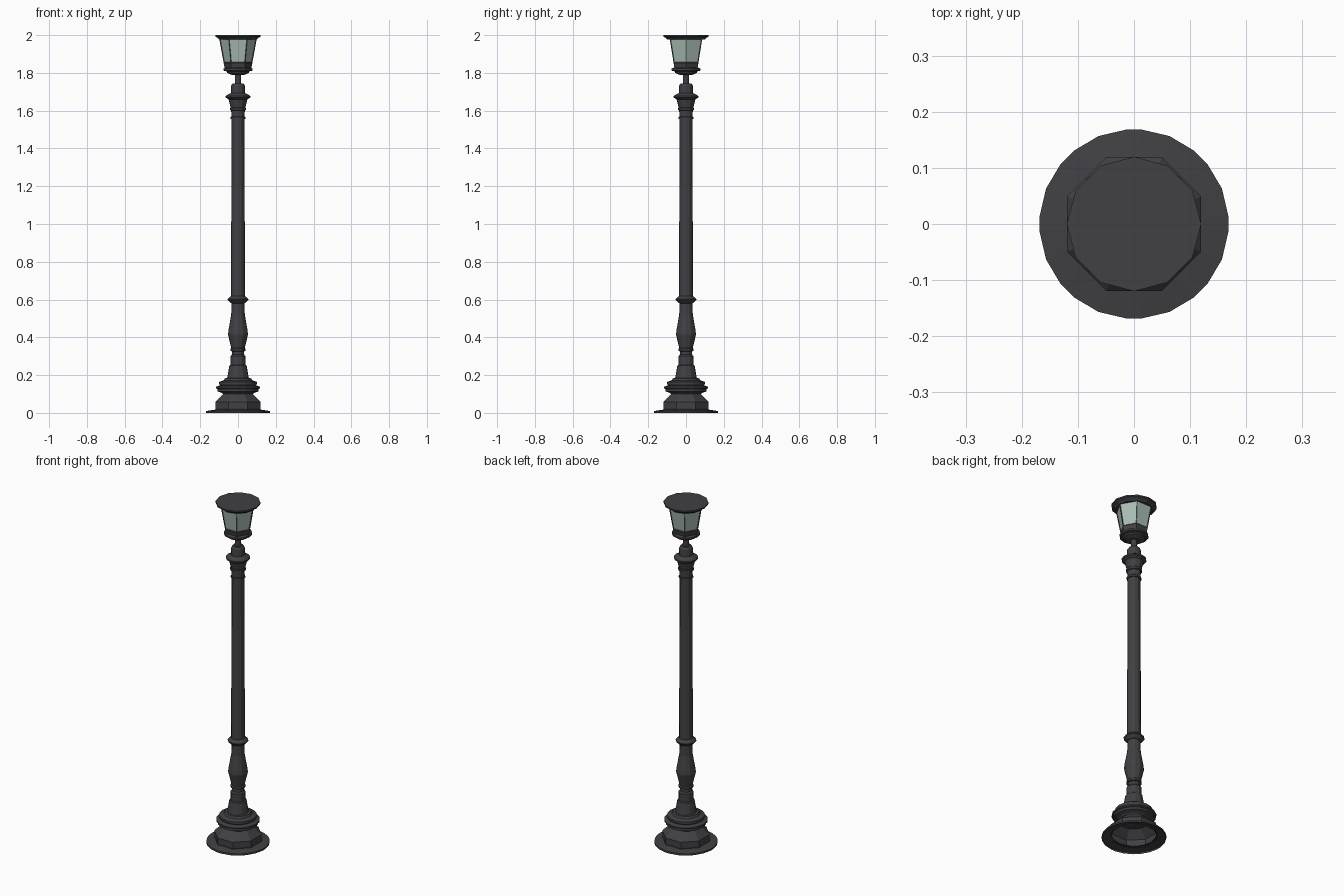
import bpy, bmesh
from math import sin, cos, pi, radians


def material(name, col):
    m = bpy.data.materials.new(name)
    m.diffuse_color = (*col, 1)
    return m


IRON = material("dark_iron", (0.052, 0.050, 0.056))
GLASS = material("pale_green_glass", (0.40, 0.51, 0.46))


def regular(n, offset=0.0):
    return [2 * pi * i / n + radians(offset) for i in range(n)]


def lathe(name, profile, angles, cap_bottom=True, cap_top=True, glass_band=None):
    """Stack rings of (radius, z); glass_band is the index of the glazed band."""
    bm = bmesh.new()
    rings = [[bm.verts.new((r * cos(a), r * sin(a), z)) for a in angles]
             for r, z in profile]
    n = len(angles)
    panes = []
    for k in range(len(rings) - 1):
        lo, hi = rings[k], rings[k + 1]
        for i in range(n):
            j = (i + 1) % n
            f = bm.faces.new((lo[i], lo[j], hi[j], hi[i]))
            if k == glass_band:
                panes.append(f)
    if cap_bottom:
        bm.faces.new(rings[0][::-1])
    if cap_top:
        bm.faces.new(rings[-1])
    bm.normal_update()
    if panes:
        # inset glass panes, leaving iron bars around them
        bmesh.ops.inset_individual(bm, faces=panes, thickness=0.005, depth=-0.004)
        for f in panes:
            f.material_index = 1
    me = bpy.data.meshes.new(name)
    bm.to_mesh(me)
    bm.free()
    me.materials.append(IRON)
    me.materials.append(GLASS)
    ob = bpy.data.objects.new(name, me)
    bpy.context.collection.objects.link(ob)
    return ob


ROUND = regular(12)

# Ground flange, open underneath, slightly uneven rim spacing
rim = [radians(q * 90 + a) for q in range(4) for a in (4.3, 22, 39.5, 50.5, 68, 85.7)]
lathe("ground_flange", [(0.169, 0), (0.169, 0.010), (0.115, 0.018)], rim, False, False)

# Octagonal plinth
lathe("octagonal_plinth", [(0.126, 0.012), (0.129, 0.025), (0.129, 0.058), (0.078, 0.105)],
      regular(8, 22.5), False, True)

# Stepped base mouldings
lathe("base_moulding", [
    (0.080, 0.100), (0.085, 0.106), (0.108, 0.114), (0.108, 0.126), (0.117, 0.130),
    (0.117, 0.138), (0.096, 0.146), (0.100, 0.154), (0.100, 0.164), (0.076, 0.172),
    (0.070, 0.183), (0.058, 0.184)], regular(16))

# Pedestal below the baluster
lathe("pedestal", [
    (0.058, 0.180), (0.046, 0.250), (0.040, 0.254), (0.040, 0.300), (0.033, 0.308),
    (0.033, 0.326), (0.041, 0.328), (0.041, 0.338), (0.035, 0.344)], ROUND)

# Baluster bulge and collar ring
lathe("baluster", [
    (0.035, 0.340), (0.053, 0.415), (0.050, 0.440), (0.036, 0.520), (0.034, 0.580),
    (0.042, 0.584), (0.055, 0.598), (0.055, 0.603), (0.042, 0.616), (0.037, 0.618)], ROUND)

# Slightly tapered shaft
lathe("shaft", [(0.037, 0.612), (0.034, 1.565)], ROUND)

# Capital at the top of the shaft
lathe("capital", [
    (0.034, 1.555), (0.039, 1.557), (0.039, 1.566), (0.035, 1.570), (0.036, 1.600),
    (0.042, 1.603), (0.042, 1.614), (0.039, 1.618), (0.050, 1.660), (0.065, 1.670),
    (0.065, 1.678), (0.038, 1.694), (0.036, 1.733), (0.028, 1.745)], ROUND)

# Thin neck
lathe("neck", [(0.017, 1.740), (0.017, 1.800)], ROUND)

# Lantern cup
lathe("lantern_cup", [
    (0.035, 1.790), (0.058, 1.800), (0.060, 1.808), (0.076, 1.812),
    (0.076, 1.822), (0.066, 1.828)], ROUND)

# Six-sided lantern with glass panes
lathe("lantern_body", [
    (0.070, 1.822), (0.076, 1.852), (0.076, 1.853), (0.100, 1.984)],
    regular(6), glass_band=2)

# Flat lantern lid
lathe("lantern_lid", [(0.098, 1.976), (0.106, 1.984), (0.120, 1.992), (0.120, 2.0)], ROUND)
